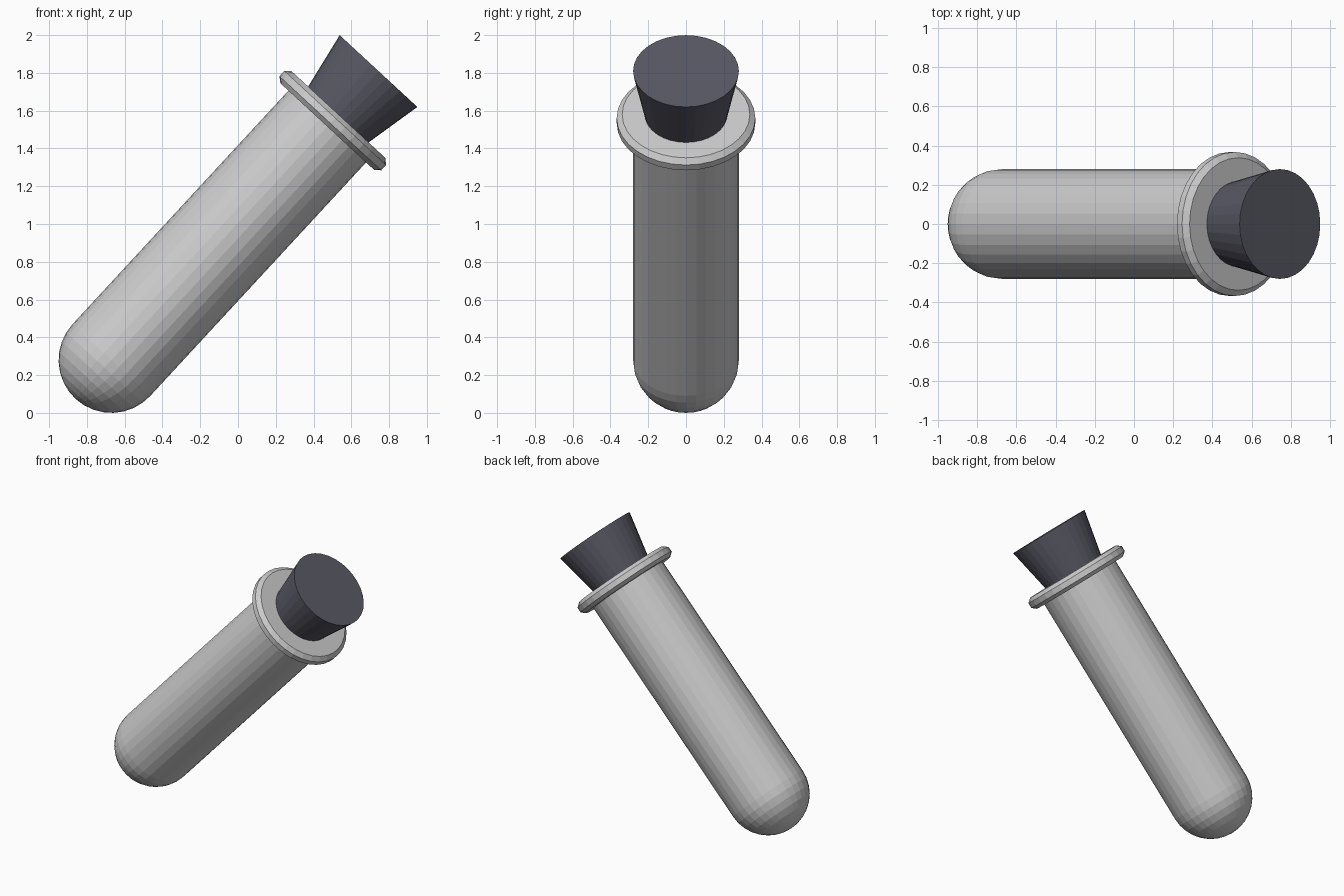
import bpy, bmesh, math
from mathutils import Matrix, Vector

if "Cube" in bpy.data.objects:
    bpy.data.objects.remove(bpy.data.objects["Cube"])

SIDES = 32
R = 0.28
# shared tilt: tube axis leans toward +x, pivoting on the centre of the round end
PLACE = Matrix.Translation((-0.67, 0, R)) @ Matrix.Rotation(math.radians(42.75), 4, 'Y')


def lathe(name, profile):
    """Revolve (radius, height) points around z; zero radius makes a pole."""
    bm = bmesh.new()
    verts = [bm.verts.new((r, 0, z)) for r, z in profile]
    edges = [bm.edges.new(pair) for pair in zip(verts, verts[1:])]
    bmesh.ops.spin(bm, geom=verts + edges, cent=(0, 0, 0), axis=(0, 0, 1),
                   angle=math.tau, steps=SIDES, use_merge=True)
    bmesh.ops.remove_doubles(bm, verts=bm.verts, dist=1e-4)
    # close open ends with single flat caps
    rims = [e for e in bm.edges if e.is_boundary]
    if rims:
        bmesh.ops.holes_fill(bm, edges=rims, sides=0)
    bmesh.ops.recalc_face_normals(bm, faces=bm.faces)
    mesh = bpy.data.meshes.new(name)
    bm.to_mesh(mesh)
    bm.free()
    obj = bpy.data.objects.new(name, mesh)
    obj.matrix_world = PLACE
    bpy.context.collection.objects.link(obj)
    return obj


# Round-bottomed tube body
N = 8
dome = [(R * math.sin(i * math.pi / 2 / N), -R * math.cos(i * math.pi / 2 / N))
        for i in range(N + 1)]
lathe("tube", dome + [(R, 1.72)])

# Bevelled lip
lathe("lip", [(0.338, 1.683), (0.367, 1.707), (0.367, 1.745), (0.338, 1.77)])

# Tapered stopper
stopper = lathe("stopper", [(0.21, 1.73), (R, 2.083)])
dark = bpy.data.materials.new("dark_rubber")
dark.diffuse_color = (0.1, 0.1, 0.13, 1)
dark.use_nodes = True
dark.node_tree.nodes["Principled BSDF"].inputs["Base Color"].default_value = dark.diffuse_color
stopper.data.materials.append(dark)
